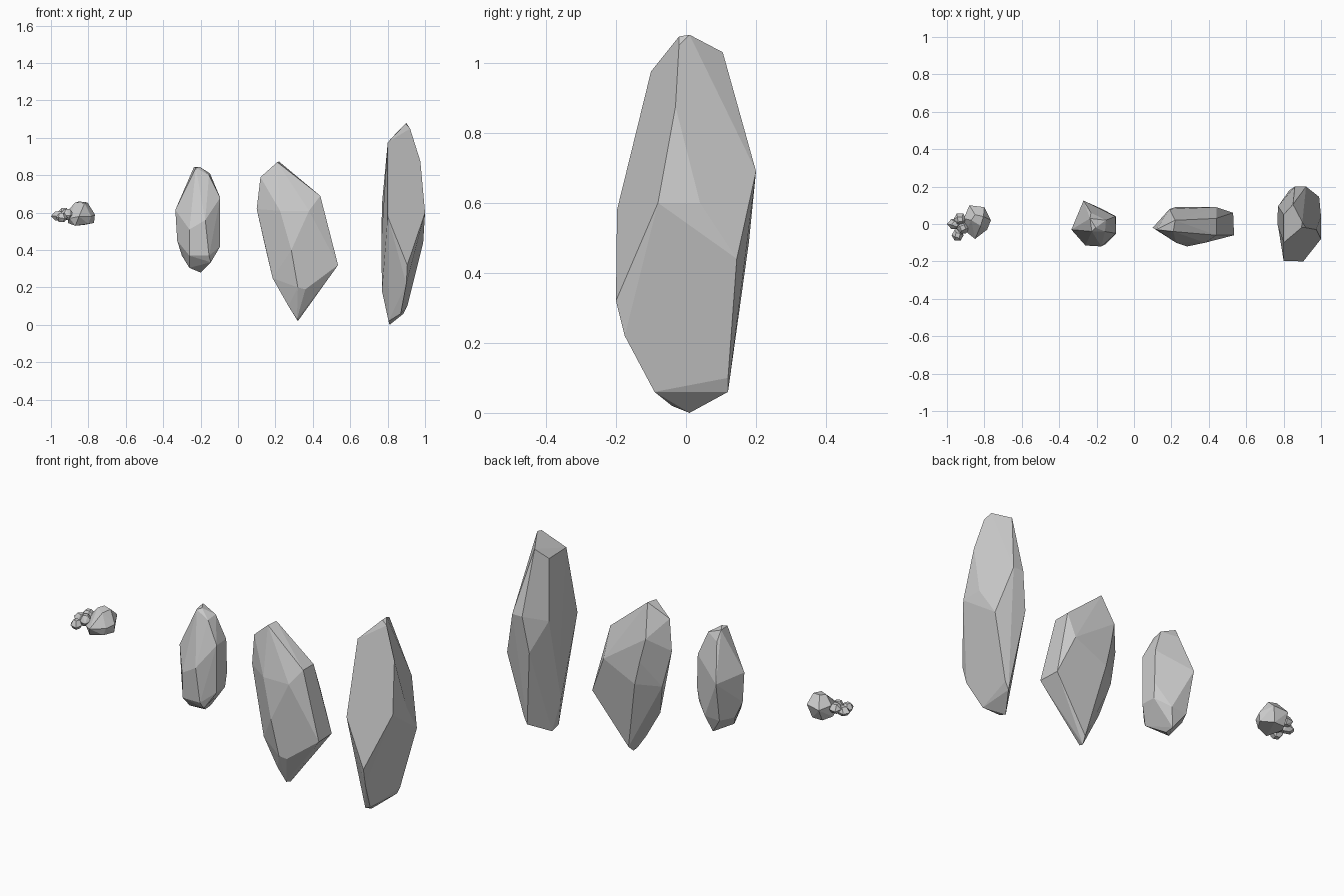
import bpy, bmesh, math

def hull(name, pts, flat=5):
    """Faceted stone: convex hull of corner points, near-flat facets merged."""
    bm = bmesh.new()
    for p in pts:
        bm.verts.new(p)
    res = bmesh.ops.convex_hull(bm, input=bm.verts[:])
    loose = [v for v in bm.verts if not v.link_faces]
    bmesh.ops.delete(bm, geom=loose, context='VERTS')
    bmesh.ops.dissolve_limit(bm, angle_limit=math.radians(flat),
                             verts=bm.verts[:], edges=bm.edges[:])
    bmesh.ops.recalc_face_normals(bm, faces=bm.faces[:])
    me = bpy.data.meshes.new(name)
    bm.to_mesh(me)
    bm.free()
    ob = bpy.data.objects.new(name, me)
    bpy.context.collection.objects.link(ob)
    return ob

def pebble(name, c, r, twist):
    """Small stone from three irregular five-sided rings."""
    pts = []
    for h, w, n in ((-0.95, 0.55, 4), (-0.1, 1.0, 6), (0.95, 0.5, 4)):
        for i in range(n):
            a = math.tau * i / n + (twist if n == 4 else math.pi)
            pts.append((c[0] + r[0] * w * math.cos(a),
                        c[1] + r[1] * w * math.sin(a),
                        c[2] + r[2] * (h + 0.15 * math.sin(2 * a + twist) * (n == 6))))
    return hull(name, pts)

# Tall slab on the right
hull("tall_stone", [
    (.895, -.02, 1.075), (.90, .01, 1.08), (.85, .105, 1.03), (.80, .05, .97),
    (.80, -.10, .975), (.92, -.02, 1.05), (.975, -.03, .875), (1, -.08, .6),
    (1, .04, .6), (.99, .145, .44), (.92, .2, .69), (.86, .2, .69),
    (.80, -.197, .58), (.905, -.2, .32), (.90, -.175, .22), (.905, .12, .10),
    (.885, .12, .06), (.87, -.09, .06), (.81, .01, 0), (.805, -.04, .02),
    (.77, -.01, .18), (.766, 0, .45), (.77, .095, .65), (.83, .18, .49)])

# Slanted stone
hull("slanted_stone", [
    (.21, -.04, .87), (.22, .02, .873), (.44, -.06, .69), (.44, .03, .69),
    (.12, -.03, .79), (.10, -.02, .62), (.145, 0, .42), (.185, -.04, .25),
    (.19, .08, .70), (.22, .09, .57), (.25, .09, .44), (.44, .09, .53),
    (.53, .06, .32), (.535, -.06, .32), (.225, -.10, .61), (.38, -.10, .61),
    (.285, -.12, .40), (.32, -.10, .20), (.36, -.09, .19), (.27, -.04, .10),
    (.32, 0, .02), (.315, -.03, .03), (.33, .03, .05)])

# Medium stone
hull("medium_stone", [
    (-.235, .03, .845), (-.205, -.02, .845), (-.225, -.04, .84), (-.15, .02, .81),
    (-.155, -.04, .80), (-.23, .06, .79), (-.10, .04, .68), (-.095, -.05, .68),
    (-.095, .04, .50), (-.095, -.05, .42), (-.10, .03, .42), (-.145, -.09, .335),
    (-.20, 0, .28), (-.155, -.11, .37), (-.26, -.11, .37), (-.175, -.12, .56),
    (-.26, -.115, .51), (-.25, -.10, .60), (-.335, -.03, .615), (-.27, .125, .59),
    (-.325, -.03, .45), (-.30, 0, .37), (-.17, .08, .375), (-.26, .08, .37),
    (-.26, -.05, .305), (-.20, .05, .285)])

# Largest pebble of the cluster
hull("large_pebble", [
    (-.87, .02, .655), (-.85, .05, .66), (-.805, .04, .655), (-.82, -.01, .65),
    (-.91, .03, .61), (-.88, .10, .60), (-.80, .09, .61), (-.765, .02, .59),
    (-.785, -.03, .58), (-.85, -.08, .58), (-.90, -.04, .57), (-.77, .02, .545),
    (-.80, -.03, .54), (-.87, -.05, .53), (-.91, .02, .545), (-.82, .07, .535),
    (-.88, .07, .535)])

# Small pebbles beside it
pebble("left_pebble", (-.955, .0, .583), (.045, .03, .025), .3)
pebble("back_pebble", (-.93, .025, .60), (.035, .035, .026), .9)
pebble("front_pebble", (-.943, -.06, .575), (.032, .034, .025), .5)
pebble("middle_pebble", (-.915, -.02, .59), (.035, .035, .03), 1.2)
